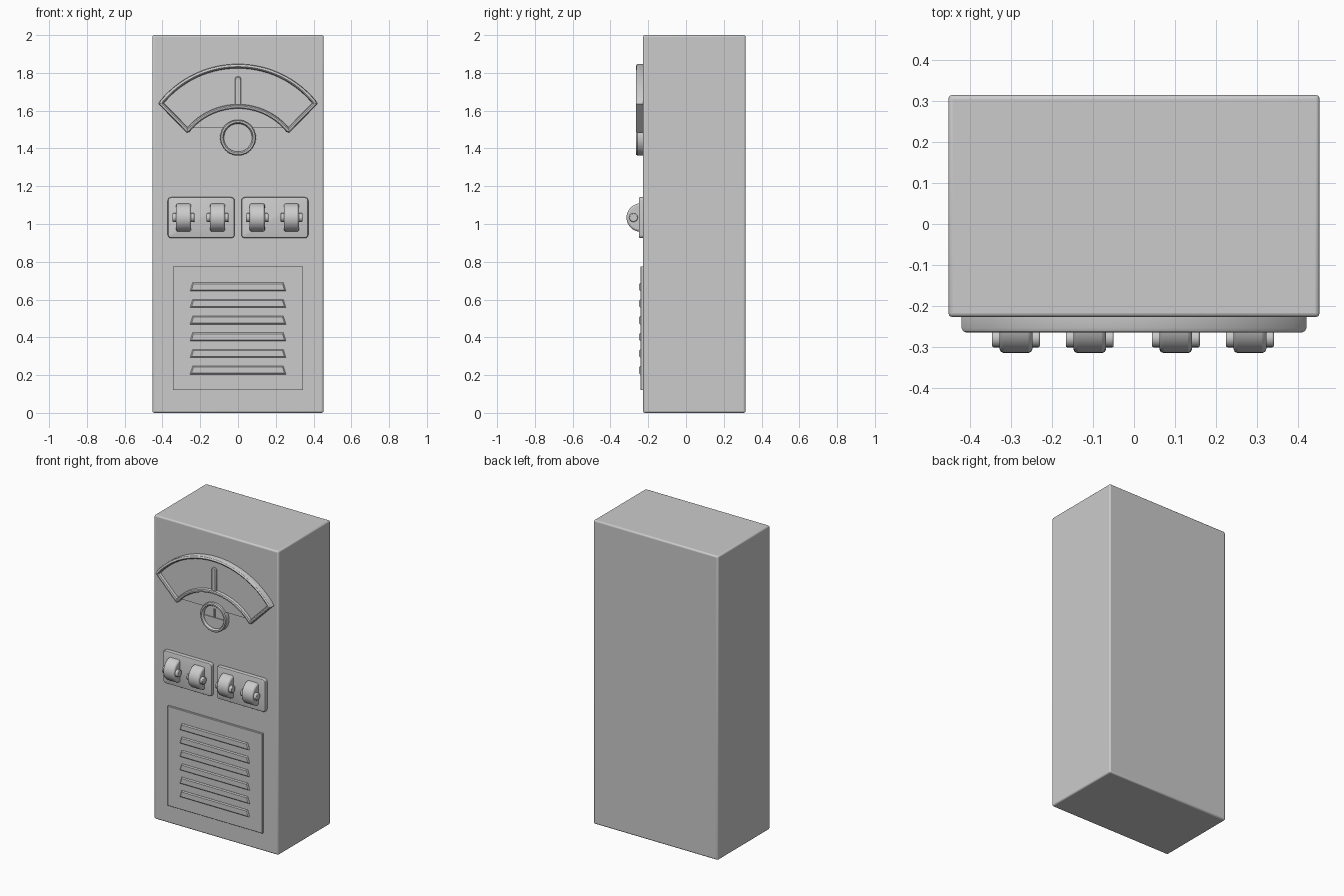
import bpy, bmesh, math
from mathutils import Vector

if "Cube" in bpy.data.objects:
    bpy.data.objects.remove(bpy.data.objects["Cube"])


def inset(pts, d):
    """Mitred inward offset of a counter-clockwise outline."""
    out, n = [], len(pts)
    for i in range(n):
        p = Vector(pts[i])
        a = (p - Vector(pts[i - 1])).normalized()
        b = (Vector(pts[(i + 1) % n]) - p).normalized()
        na, nb = Vector((-a.y, a.x)), Vector((-b.y, b.x))
        out.append(p + (na + nb) * (d / max(0.3, 1 + na.dot(nb))))
    return out


def smooth(ob, angle=30):
    bpy.ops.object.select_all(action='DESELECT')
    ob.select_set(True)
    bpy.context.view_layer.objects.active = ob
    bpy.ops.object.shade_smooth_by_angle(angle=math.radians(angle))


def loft(name, pts, steps):
    """Stack inset copies of an (x, z) outline; steps are (inset, y), capped at both ends."""
    bm = bmesh.new()
    rings = [[bm.verts.new((p[0], y, p[1])) for p in inset(pts, d)] for d, y in steps]
    n = len(pts)
    for r, s in zip(rings, rings[1:]):
        for i in range(n):
            j = (i + 1) % n
            bm.faces.new((r[i], r[j], s[j], s[i]))
    bm.faces.new(rings[0])
    bm.faces.new(rings[-1])
    bmesh.ops.recalc_face_normals(bm, faces=bm.faces[:])
    me = bpy.data.meshes.new(name)
    bm.to_mesh(me)
    bm.free()
    ob = bpy.data.objects.new(name, me)
    bpy.context.collection.objects.link(ob)
    smooth(ob)
    return ob


def arc(cx, cz, r, a0, a1, n):
    return [(cx + r * math.cos(math.radians(a0 + (a1 - a0) * i / n)),
             cz + r * math.sin(math.radians(a0 + (a1 - a0) * i / n))) for i in range(n + 1)]


def circle(cx, cz, r, n=40):
    return arc(cx, cz, r, 0, 360, n)[:-1]


def rounded(x0, x1, z0, z1, r, n=4):
    return (arc(x1 - r, z0 + r, r, -90, 0, n) + arc(x1 - r, z1 - r, r, 0, 90, n)
            + arc(x0 + r, z1 - r, r, 90, 180, n) + arc(x0 + r, z0 + r, r, 180, 270, n))


def bevel(ob, width, segs=3):
    m = ob.modifiers.new("bevel", 'BEVEL')
    m.width, m.segments, m.limit_method = width, segs, 'ANGLE'
    smooth(ob)


def cylinder(name, x, y, z, r, length, verts, width):
    bpy.ops.mesh.primitive_cylinder_add(vertices=verts, radius=r, depth=length,
                                        location=(x, y, z), rotation=(0, math.pi / 2, 0))
    ob = bpy.context.object
    ob.name = name
    bevel(ob, width, 2)


BACK = -0.22   # just behind the cabinet front

# cabinet
bpy.ops.mesh.primitive_cube_add(size=1, location=(0, 0.044, 1))
cabinet = bpy.context.object
cabinet.name = "cabinet"
cabinet.scale = (0.906, 0.542, 2)
bpy.ops.object.transform_apply(location=False, rotation=False, scale=True)
bevel(cabinet, 0.01)

# fan-shaped gauge with raised rim
fan = ([(0.27, 1.483), (0.421, 1.636)] + arc(0, 1.313, 0.534, 40, 140, 28)
       + [(-0.421, 1.636), (-0.27, 1.483)] + arc(0, 1.28, 0.331, 141, 39, 22))
loft("gauge_rim", fan, [(0, BACK), (0, -0.254), (0.003, -0.261), (0.009, -0.265),
                        (0.014, -0.265), (0.02, -0.26), (0.023, -0.243)])
loft("gauge_needle", rounded(-0.017, 0.017, 1.615, 1.782, 0.016),
     [(0, BACK), (0, -0.25), (0.005, -0.255)])

# small round dial
loft("dial_rim", circle(0, 1.457, 0.095), [(0, BACK), (0, -0.258), (0.005, -0.264),
                                           (0.014, -0.264), (0.019, -0.258), (0.021, -0.243)])
loft("dial_lower_plate", arc(0, 1.453, 0.074, 180, 360, 20), [(0, BACK), (0, -0.248)])
loft("dial_needle", rounded(-0.005, 0.005, 1.45, 1.512, 0.004), [(0, BACK), (0, -0.25)])

# switch plates with thumb wheels
for side in (-1, 1):
    c = 0.195 * side
    loft("switch_plate", rounded(c - 0.177, c + 0.177, 0.925, 1.142, 0.018),
         [(0, BACK), (0, -0.243), (0.003, -0.248), (0.008, -0.25)])
for x in (-0.288, -0.108, 0.102, 0.283):
    cylinder("thumb_wheel", x, -0.24, 1.034, 0.075, 0.08, 32, 0.01)
    cylinder("wheel_axle", x, -0.278, 1.034, 0.023, 0.117, 20, 0.004)

# vent panel with louvres
panel = [(-0.345, 0.12), (0.345, 0.12), (0.345, 0.776), (-0.345, 0.776)]
loft("vent_panel", panel, [(0, BACK), (0, -0.238), (0.002, -0.24)])
for i in range(6):
    z = 0.204 + 0.0882 * i
    louvre = [(-0.254, z), (0.254, z), (0.24, z + 0.044), (-0.24, z + 0.044)]
    loft("louvre", louvre, [(0, BACK), (0, -0.242), (0.006, -0.248)])
